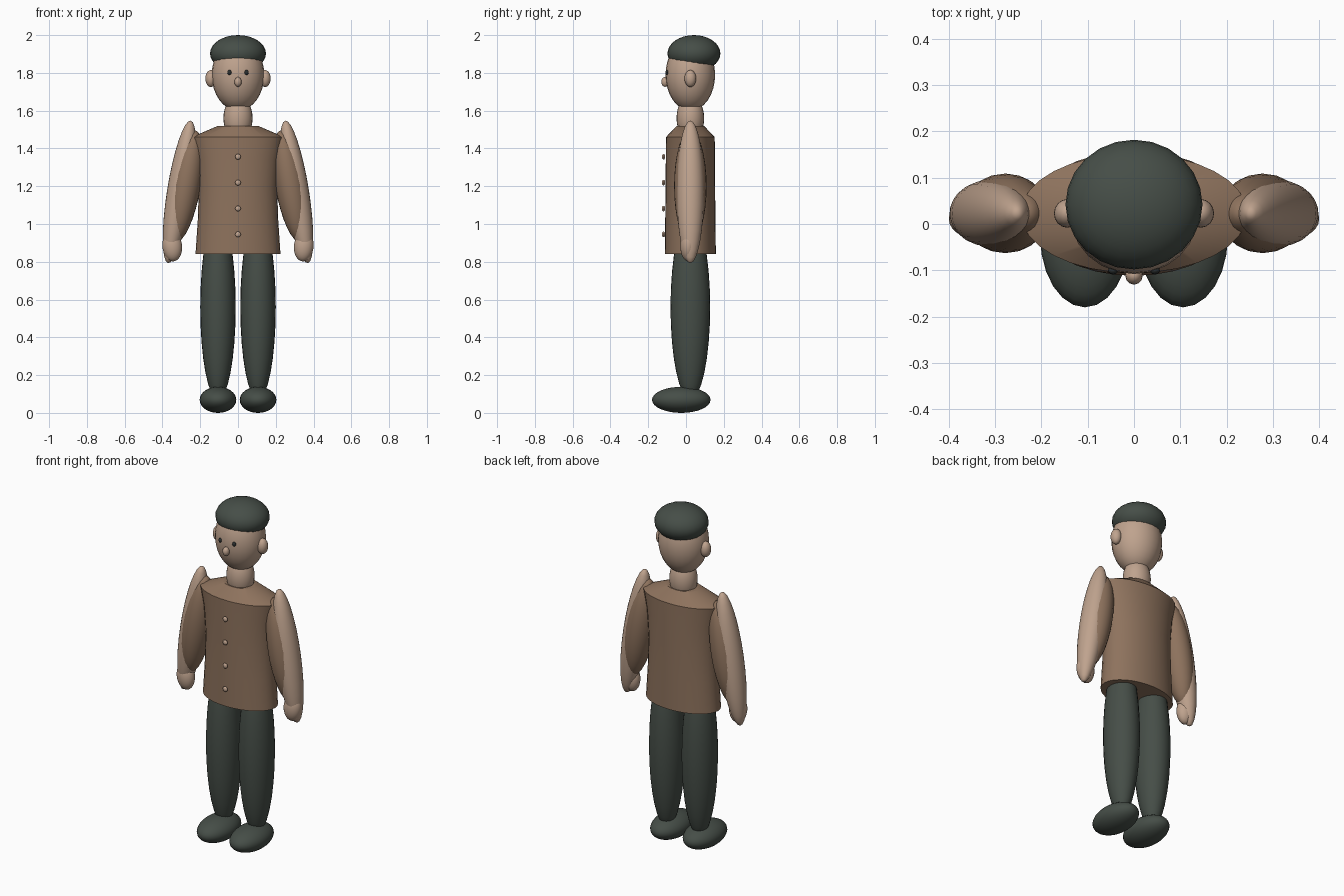
import bpy, bmesh, math

if "Cube" in bpy.data.objects:
    bpy.data.objects.remove(bpy.data.objects["Cube"])


def material(name, rgb):
    m = bpy.data.materials.new(name)
    m.diffuse_color = (*rgb, 1)
    m.use_nodes = True
    m.node_tree.nodes["Principled BSDF"].inputs["Base Color"].default_value = m.diffuse_color
    return m


SKIN = material("skin", (0.52, 0.365, 0.27))
VEST = material("brown_cloth", (0.27, 0.17, 0.11))
DARK = material("dark_green_cloth", (0.061, 0.076, 0.064))
EYE = material("eye_dark", (0.025, 0.03, 0.03))

CY = 0.023  # depth of the body's middle line


def finish(bm, name, mat):
    bmesh.ops.recalc_face_normals(bm, faces=bm.faces[:])
    mesh = bpy.data.meshes.new(name)
    bm.to_mesh(mesh)
    bm.free()
    mesh.materials.append(mat)
    ob = bpy.data.objects.new(name, mesh)
    bpy.context.collection.objects.link(ob)
    bpy.context.view_layer.objects.active = ob
    ob.select_set(True)
    bpy.ops.object.shade_smooth_by_angle(angle=math.radians(35))
    ob.select_set(False)
    return ob


def ellipsoid(name, mat, centre, radii, tilt=0.0, segments=24, rings=16):
    """Ellipsoid leaning by tilt degrees about the y axis."""
    bm = bmesh.new()
    bmesh.ops.create_uvsphere(bm, u_segments=segments, v_segments=rings, radius=1)
    bmesh.ops.scale(bm, vec=radii, verts=bm.verts[:])
    ob = finish(bm, name, mat)
    ob.location = centre
    ob.rotation_euler.y = math.radians(tilt)
    return ob


def pair(name, mat, centre, radii, tilt=0.0, **kw):
    """Mirrored left and right ellipsoids; positive tilt leans the tops inward."""
    x, y, z = centre
    for side, label in ((1, "right"), (-1, "left")):
        ellipsoid(f"{label}_{name}", mat, (side * x, y, z), radii, -side * tilt, **kw)


def oval_loft(name, mat, rings, segments=32):
    """Closed skin over stacked ovals given as (z, x radius, y radius)."""
    bm = bmesh.new()
    loops = []
    for z, rx, ry in rings:
        loops.append([bm.verts.new((rx * math.cos(a), CY + ry * math.sin(a), z))
                      for a in (2 * math.pi * i / segments for i in range(segments))])
    for low, high in zip(loops, loops[1:]):
        for i in range(segments):
            j = (i + 1) % segments
            bm.faces.new((low[i], low[j], high[j], high[i]))
    bm.faces.new(loops[0][::-1])
    bm.faces.new(loops[-1])
    return finish(bm, name, mat)


# Vest with sloping shoulders, and its row of buttons
oval_loft("vest", VEST, [(0.84, 0.225, 0.135), (1.02, 0.213, 0.133),
                         (1.2, 0.207, 0.131), (1.35, 0.22, 0.13),
                         (1.46, 0.245, 0.129), (1.52, 0.105, 0.072)])
for i in range(4):
    ellipsoid(f"button_{i + 1}", SKIN, (0, -0.119, 0.945 + 0.137 * i),
              (0.015, 0.009, 0.015), segments=12, rings=8)

# Head, neck and face
ellipsoid("neck", SKIN, (0, CY, 1.56), (0.077, 0.073, 0.12))
ellipsoid("head", SKIN, (0, CY, 1.79), (0.139, 0.131, 0.19))
ellipsoid("nose", SKIN, (0, -0.111, 1.752), (0.019, 0.02, 0.026), segments=12, rings=8)
pair("ear", SKIN, (0.144, CY, 1.77), (0.029, 0.031, 0.045), segments=16, rings=12)
pair("eye", EYE, (0.045, -0.1, 1.802), (0.011, 0.009, 0.013), segments=12, rings=8)

# Cap
ellipsoid("cap", DARK, (0, 0.042, 1.903), (0.148, 0.14, 0.097))

# Arms: inner sleeve, outer arm, hand
pair("sleeve", VEST, (0.278, CY, 1.2), (0.08, 0.086, 0.3), tilt=10)
pair("arm", SKIN, (0.31, CY, 1.17), (0.066, 0.072, 0.382), tilt=9)
pair("hand", SKIN, (0.348, 0.012, 0.882), (0.052, 0.042, 0.08), tilt=-5)

# Legs and shoes
pair("leg", DARK, (0.106, CY, 0.56), (0.094, 0.105, 0.49))
pair("shoe", DARK, (0.106, -0.025, 0.069), (0.097, 0.155, 0.069))
